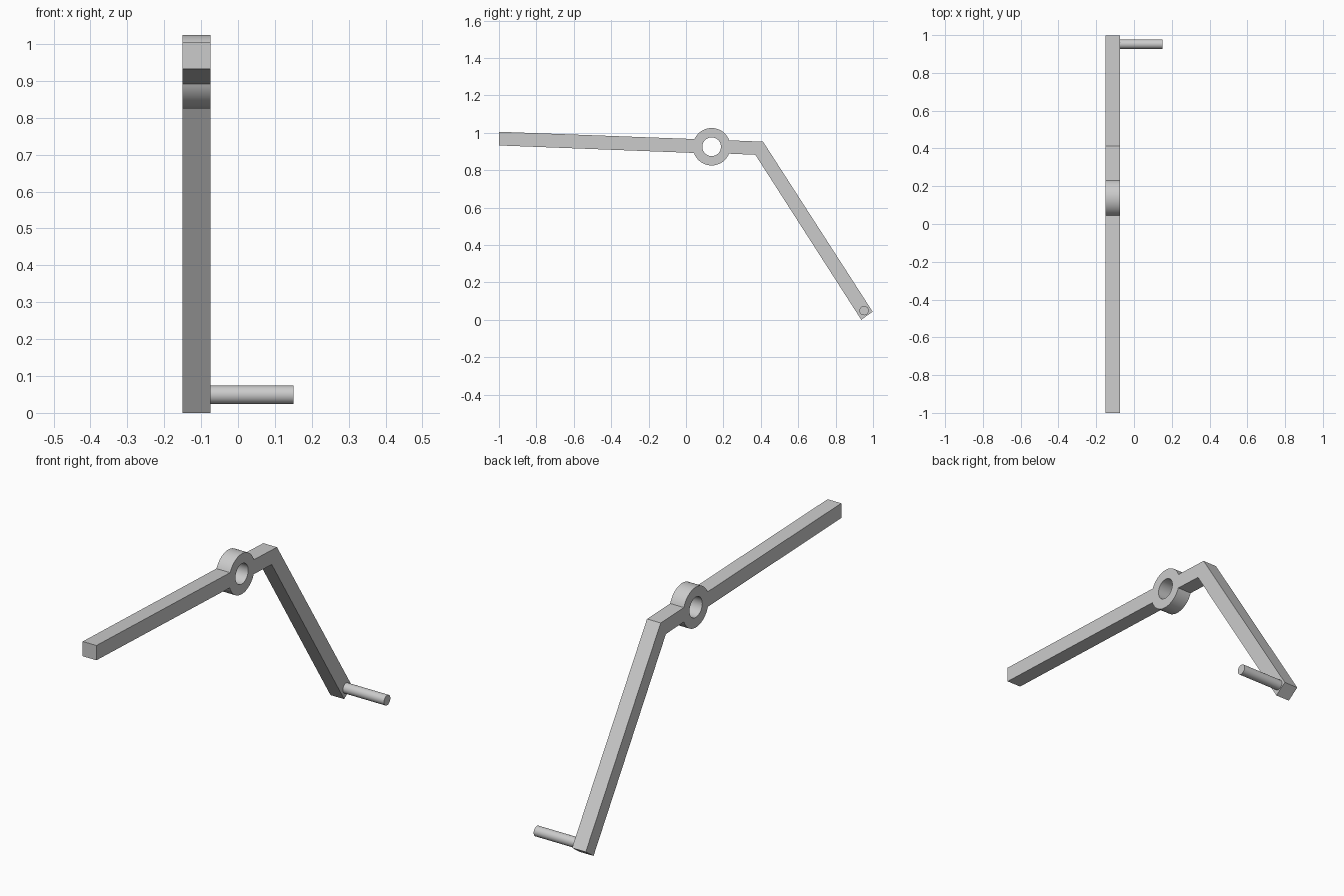
import bpy, bmesh
from math import atan2, cos, sin, pi, tau, radians
from mathutils import Matrix, Vector

if "Cube" in bpy.data.objects:
    bpy.data.objects.remove(bpy.data.objects["Cube"])

grey = bpy.data.materials.new("plain grey")
grey.use_nodes = True
grey.diffuse_color = (0.6, 0.6, 0.6, 1)
grey.node_tree.nodes["Principled BSDF"].inputs["Base Color"].default_value = (0.6, 0.6, 0.6, 1)

X_LEFT, X_INNER, X_PIN = -0.15, -0.075, 0.15
HUB = Vector((0.137, 0.925))
HUB_R, BORE_R = 0.1, 0.05


def finish(bm, name):
    bmesh.ops.recalc_face_normals(bm, faces=bm.faces)
    mesh = bpy.data.meshes.new(name)
    bm.to_mesh(mesh)
    bm.free()
    mesh.materials.append(grey)
    obj = bpy.data.objects.new(name, mesh)
    bpy.context.collection.objects.link(obj)
    bpy.ops.object.select_all(action='DESELECT')
    obj.select_set(True)
    bpy.context.view_layer.objects.active = obj
    bpy.ops.object.shade_smooth_by_angle(angle=radians(30))
    return obj


def arc(radius, start, end, steps):
    angles = [start + (end - start) * i / steps for i in range(steps + 1)]
    return [HUB + radius * Vector((cos(a), sin(a))) for a in angles]


def hub_angle(y, z):
    return atan2(z - HUB.y, y - HUB.x)


# Lever outline in the side plane: long arm, hub arcs, elbow and lower arm
near_top = hub_angle(0.046, 0.966)
near_low = hub_angle(0.043, 0.892) + tau
far_top = hub_angle(0.230, 0.959)
far_low = hub_angle(0.230, 0.888)
outline = [Vector((-1, 0.932)), Vector((-1, 1.005))]
outline += arc(HUB_R, near_top, far_top, 28)
outline += [Vector(p) for p in ((0.412, 0.952), (0.998, 0.043), (0.937, 0.0), (0.371, 0.882))]
outline += arc(HUB_R, far_low, near_low - tau, 28)
bore = arc(BORE_R, 0, tau, 40)[:-1]

bm = bmesh.new()
edges = []
for loop in (outline, bore):
    verts = [bm.verts.new((X_LEFT, p.x, p.y)) for p in loop]
    edges += [bm.edges.new((verts[i - 1], verts[i])) for i in range(len(verts))]
bmesh.ops.triangle_fill(bm, edges=edges, use_beauty=True, use_dissolve=False)
result = bmesh.ops.extrude_face_region(bm, geom=bm.faces[:], use_keep_orig=True)
moved = [g for g in result["geom"] if isinstance(g, bmesh.types.BMVert)]
bmesh.ops.translate(bm, verts=moved, vec=(X_INNER - X_LEFT, 0, 0))
finish(bm, "lever_arm")

# Handle pin at the end of the lower arm
bm = bmesh.new()
bmesh.ops.create_cone(
    bm, cap_ends=True, segments=32, radius1=0.025, radius2=0.025, depth=X_PIN - X_INNER,
    matrix=Matrix.Translation(((X_PIN + X_INNER) / 2, 0.952, 0.049)) @ Matrix.Rotation(pi / 2, 4, 'Y'))
finish(bm, "handle_pin")
